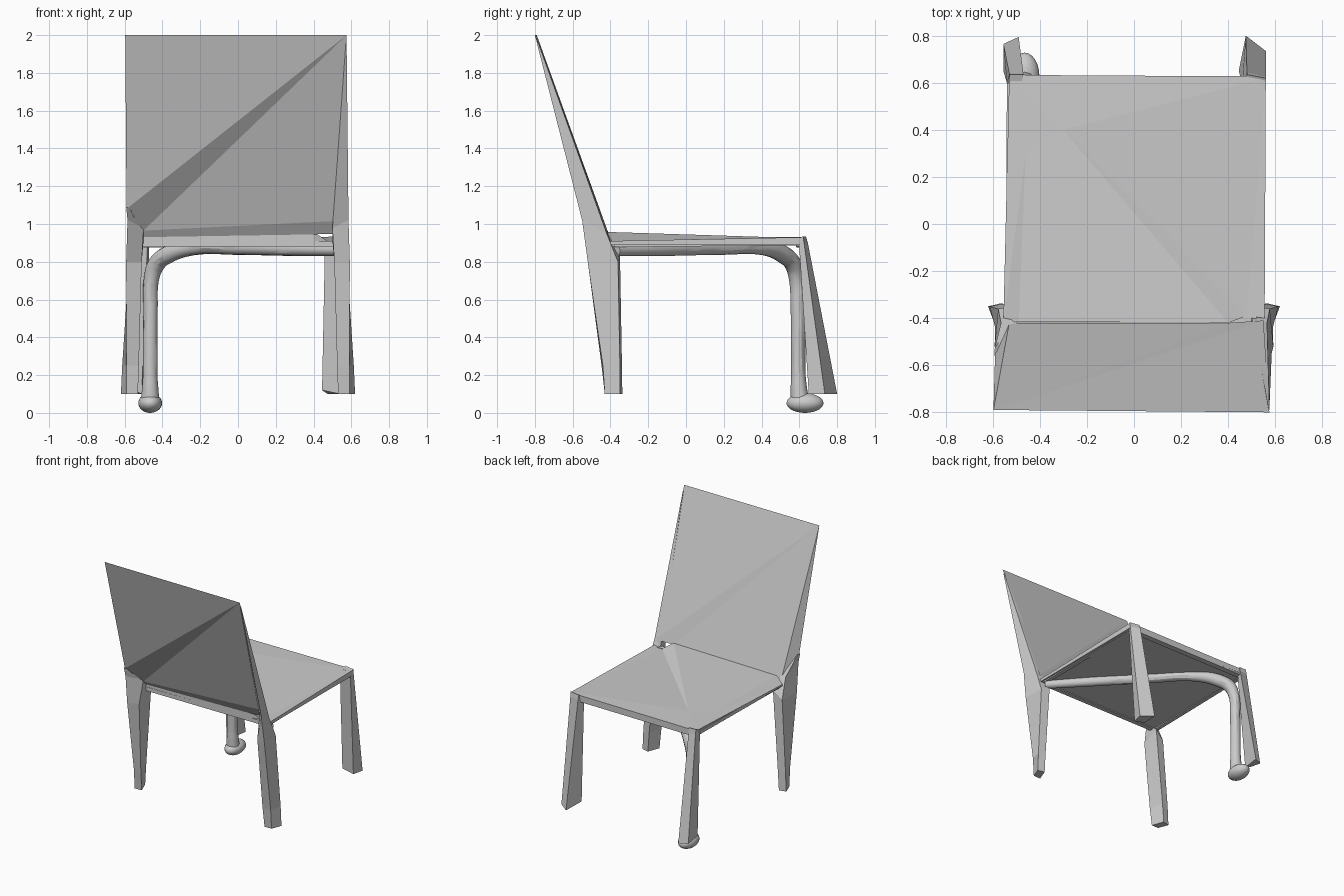
import bpy, bmesh
from mathutils import Vector

if "Cube" in bpy.data.objects:
    bpy.data.objects.remove(bpy.data.objects["Cube"])


def mesh_object(name, verts, faces):
    me = bpy.data.meshes.new(name)
    me.from_pydata(verts, [], faces)
    bm = bmesh.new()
    bm.from_mesh(me)
    bmesh.ops.recalc_face_normals(bm, faces=bm.faces)
    bm.to_mesh(me)
    bm.free()
    ob = bpy.data.objects.new(name, me)
    bpy.context.collection.objects.link(ob)
    return ob


def loft(name, rings):
    """Join equal-sided rings into one closed faceted solid."""
    n = len(rings[0])
    verts = [v for r in rings for v in r]
    faces = [list(range(n)), list(range(len(verts) - n, len(verts)))]
    for k in range(len(rings) - 1):
        for i in range(n):
            j = (i + 1) % n
            faces.append([k * n + i, k * n + j, (k + 1) * n + j, (k + 1) * n + i])
    return mesh_object(name, verts, faces)


def rail(name, a, b, width, height):
    """Straight square bar between two points."""
    a, b = Vector(a), Vector(b)
    side = (b - a).cross(Vector((0, 0, 1))).normalized() * width / 2
    up = Vector((0, 0, height / 2))
    return loft(name, [[p - side - up, p + side - up, p + side + up, p - side + up]
                       for p in (a, b)])


# Backrest: thin leaning wedge with a diagonal fold on each side
A, B, C, D, E, F, G, H = range(8)
mesh_object("backrest",
            [(-.597, -.79, 2), (.575, -.8, 2), (-.59, -.55, 1.08), (-.5, -.45, .965),
             (.5, -.455, 1.015), (-.53, -.42, .93), (.55, -.41, .95), (.40, -.42, .945)],
            [(A, B, C), (B, C, D), (B, D, E), (A, C, F), (C, D, F),
             (B, E, G), (A, B, G), (A, G, H), (A, H, F), (D, E, H, F), (E, G, H)])

# Seat: thin faceted panel, dropping along a fold to one front corner
rim = [(-.555, -.42, .90), (-.49, -.415, .945), (.40, -.42, .958), (.48, -.39, .905),
       (.555, -.4, .91), (.56, .62, .93), (-.53, .635, .925)]
inner = [(-.30, .40, .932), (-.46, .30, .93)]
n, o = len(rim), len(rim) + len(inner)
faces = [(0, 1, 8), (0, 8, 6), (1, 2, 7), (1, 7, 8), (2, 3, 7), (3, 4, 5),
         (3, 5, 7), (5, 6, 7), (6, 8, 7), tuple(range(o, o + n))]
faces += [(i, (i + 1) % n, o + (i + 1) % n, o + i) for i in range(n)]
mesh_object("seat", rim + inner + [(x, y, .888) for x, y, z in rim], faces)

# Seat edge rails
rail("front_rail", (-.52, -.40, .895), (.52, -.40, .895), .035, .03)
rail("back_rail", (-.50, .61, .90), (.53, .605, .905), .045, .05)
for s, label in ((-1, "left"), (1, "right")):
    rail(label + "_rail", (s * .53, -.38, .89), (s * .525, .6, .90), .03, .025)

# Front legs: splayed, flaring at the seat, then tapering up the backrest edges
tips = {-1: [(.57, -.55, 1.08), (.592, -.56, 1.09), (.592, -.53, 1.09), (.575, -.5, 1.05)],
        1: [(.571, -.788, 1.96), (.575, -.79, 1.96), (.575, -.783, 1.96), (.571, -.78, 1.96)]}
for s, label in ((-1, "left"), (1, "right")):
    rings = [[(.53, -.43, .1), (.59, -.43, .1), (.62, -.35, .1), (.565, -.337, .1)],
             [(.525, -.447, .25), (.59, -.44, .25), (.613, -.35, .25), (.555, -.339, .25)],
             [(.51, -.49, .8), (.592, -.52, .8), (.577, -.36, .8), (.505, -.35, .86)],
             [(.50, -.45, .98), (.585, -.55, 1.02), (.565, -.42, .95), (.50, -.40, .91)],
             tips[s]]
    loft(label + "_front_leg", [[(s * x, y, z) for x, y, z in r] for r in rings])

# Back legs: leaning outwards to the rear
loft("right_back_leg", [
    [(.445, .65, .12), (.54, .65, .1), (.56, .735, .1), (.475, .8, .1)],
    [(.46, .60, .87), (.55, .60, .87), (.56, .625, .9), (.48, .645, .9)],
    [(.47, .59, .91), (.55, .59, .92), (.56, .62, .935), (.48, .635, .935)]])
loft("left_back_leg", [
    [(-.555, .65, .12), (-.51, .65, .1), (-.49, .795, .1), (-.555, .765, .1)],
    [(-.54, .60, .88), (-.48, .60, .88), (-.47, .64, .9), (-.53, .64, .9)],
    [(-.53, .59, .92), (-.48, .59, .92), (-.47, .635, .935), (-.53, .635, .935)]])

# Inner round leg that bends into a diagonal brace under the seat
path = [(-.465, .605, .05, .05), (-.465, .598, .12, .044), (-.465, .595, .2, .038),
        (-.463, .592, .55, .038), (-.458, .585, .71, .04), (-.43, .565, .79, .046),
        (-.37, .515, .838, .047), (-.24, .41, .872, .038), (0, .17, .872, .036),
        (.30, -.13, .865, .035), (.53, -.37, .86, .03)]
cu = bpy.data.curves.new("round_leg", 'CURVE')
cu.dimensions = '3D'
cu.bevel_depth = 1
cu.bevel_resolution = 4
cu.use_fill_caps = True
cu.resolution_u = 6
sp = cu.splines.new('BEZIER')
sp.bezier_points.add(len(path) - 1)
for p, (x, y, z, r) in zip(sp.bezier_points, path):
    p.co = (x, y, z)
    p.radius = r
    p.handle_left_type = p.handle_right_type = 'AUTO'
leg = bpy.data.objects.new("round_leg", cu)
bpy.context.collection.objects.link(leg)
bpy.ops.object.select_all(action='DESELECT')
leg.select_set(True)
bpy.context.view_layer.objects.active = leg
bpy.ops.object.convert(target='MESH')
bpy.ops.object.shade_smooth_by_angle()

# Rounded foot of the inner leg
bpy.ops.mesh.primitive_uv_sphere_add(segments=24, ring_count=14, radius=1,
                                     location=(-.465, .63, .052))
foot = bpy.context.object
foot.name = "round_foot"
foot.scale = (.063, .098, .052)
bpy.ops.object.transform_apply(location=False, rotation=False, scale=True)
bpy.ops.object.shade_smooth_by_angle()
